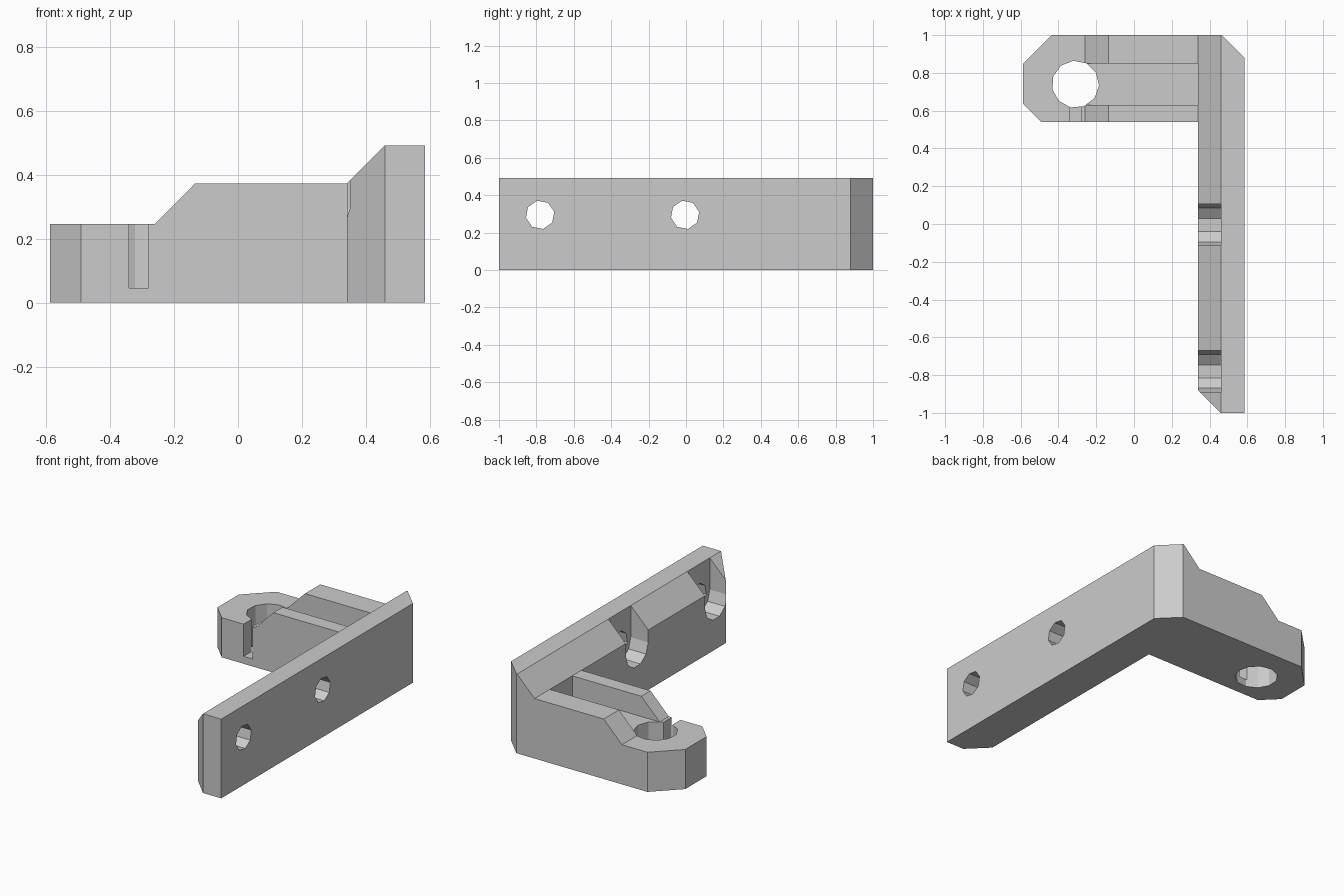
import bpy
import bmesh
from math import cos, sin, radians
from mathutils import Vector

old = bpy.data.objects.get("Cube")
if old:
    bpy.data.objects.remove(old, do_unlink=True)

grey = bpy.data.materials.new("plain grey")
grey.use_nodes = True
colour = (0.6, 0.6, 0.6, 1)
grey.diffuse_color = colour
grey.node_tree.nodes["Principled BSDF"].inputs["Base Color"].default_value = colour


def prism(name, outline, axis, lo, hi, trims=()):
    """Extrude a 2D outline along an axis, then slice off corners (point, normal)."""
    place = {"x": lambda a, b, t: (t, a, b),
             "y": lambda a, b, t: (a, t, b),
             "z": lambda a, b, t: (a, b, t)}[axis]
    bm = bmesh.new()
    bottom = bm.faces.new([bm.verts.new(place(a, b, lo)) for a, b in outline])
    grown = bmesh.ops.extrude_face_region(bm, geom=[bottom])["geom"]
    shift = Vector(place(0, 0, hi - lo))
    bmesh.ops.translate(bm, vec=shift, verts=[v for v in grown if isinstance(v, bmesh.types.BMVert)])
    for point, normal in trims:
        cut = bmesh.ops.bisect_plane(bm, geom=bm.verts[:] + bm.edges[:] + bm.faces[:],
                                     plane_co=point, plane_no=normal, clear_outer=True)
        edges = [e for e in cut["geom_cut"] if isinstance(e, bmesh.types.BMEdge)]
        bmesh.ops.holes_fill(bm, edges=edges)
    bmesh.ops.recalc_face_normals(bm, faces=bm.faces)
    mesh = bpy.data.meshes.new(name)
    bm.to_mesh(mesh)
    bm.free()
    mesh.materials.append(grey)
    obj = bpy.data.objects.new(name, mesh)
    bpy.context.collection.objects.link(obj)
    return obj


def combine(target, tool, operation):
    """Apply a boolean and discard the tool object."""
    mod = target.modifiers.new("shape", "BOOLEAN")
    mod.operation, mod.solver, mod.object = operation, "EXACT", tool
    bpy.context.view_layer.objects.active = target
    bpy.ops.object.modifier_apply(modifier=mod.name)
    bpy.data.objects.remove(tool, do_unlink=True)


def ring(a, b, radius, sides, start=0, count=None):
    """Points around a regular polygon."""
    step = 360 / sides
    return [(a + radius * cos(radians(start + i * step)),
             b + radius * sin(radians(start + i * step))) for i in range(count or sides)]


# Mounting plate with a sloped top inner edge and clipped corners
bracket = prism("bracket", [(0.34, 0), (0.585, 0), (0.585, 0.492), (0.46, 0.492), (0.34, 0.372)],
                "y", -1, 1,
                [((0.34, -0.88, 0), (-1, -1, 0)), ((0.585, 0.88, 0), (1, 1, 0))])

# Stepped arm with a clipped end
arm = prism("arm", [(-0.588, 0), (0.4, 0), (0.4, 0.372), (-0.135, 0.372), (-0.26, 0.246), (-0.588, 0.246)],
            "y", 0.54, 1,
            [((-0.435, 1, 0), (-1, 1, 0)), ((-0.49, 0.54, 0), (-1, -1, 0))])

# Channel along the arm, vertical hole and side slot
combine(arm, prism("channel", [(-0.7, 0.63), (0.34, 0.63), (0.34, 0.85), (-0.7, 0.85)], "z", 0.246, 0.6), "DIFFERENCE")
combine(arm, prism("arm_hole", ring(-0.31, 0.74, 0.125, 11, -3), "z", -0.1, 0.6), "DIFFERENCE")
combine(arm, prism("slot", [(-0.34, 0.5), (-0.28, 0.5), (-0.28, 0.7), (-0.34, 0.7)], "z", 0.046, 0.6), "DIFFERENCE")
combine(bracket, arm, "UNION")

# Screw holes, each with a round-bottomed pocket open to the top
for y in (-0.78, -0.005):
    pocket = ring(y, 0.295, 0.11, 10, 180, 6) + [(y + 0.11, 0.7), (y - 0.11, 0.7)]
    combine(bracket, prism("pocket", pocket, "x", 0.2, 0.46), "DIFFERENCE")
    combine(bracket, prism("screw_hole", ring(y, 0.295, 0.077, 8, 12), "x", 0.4, 0.7), "DIFFERENCE")
